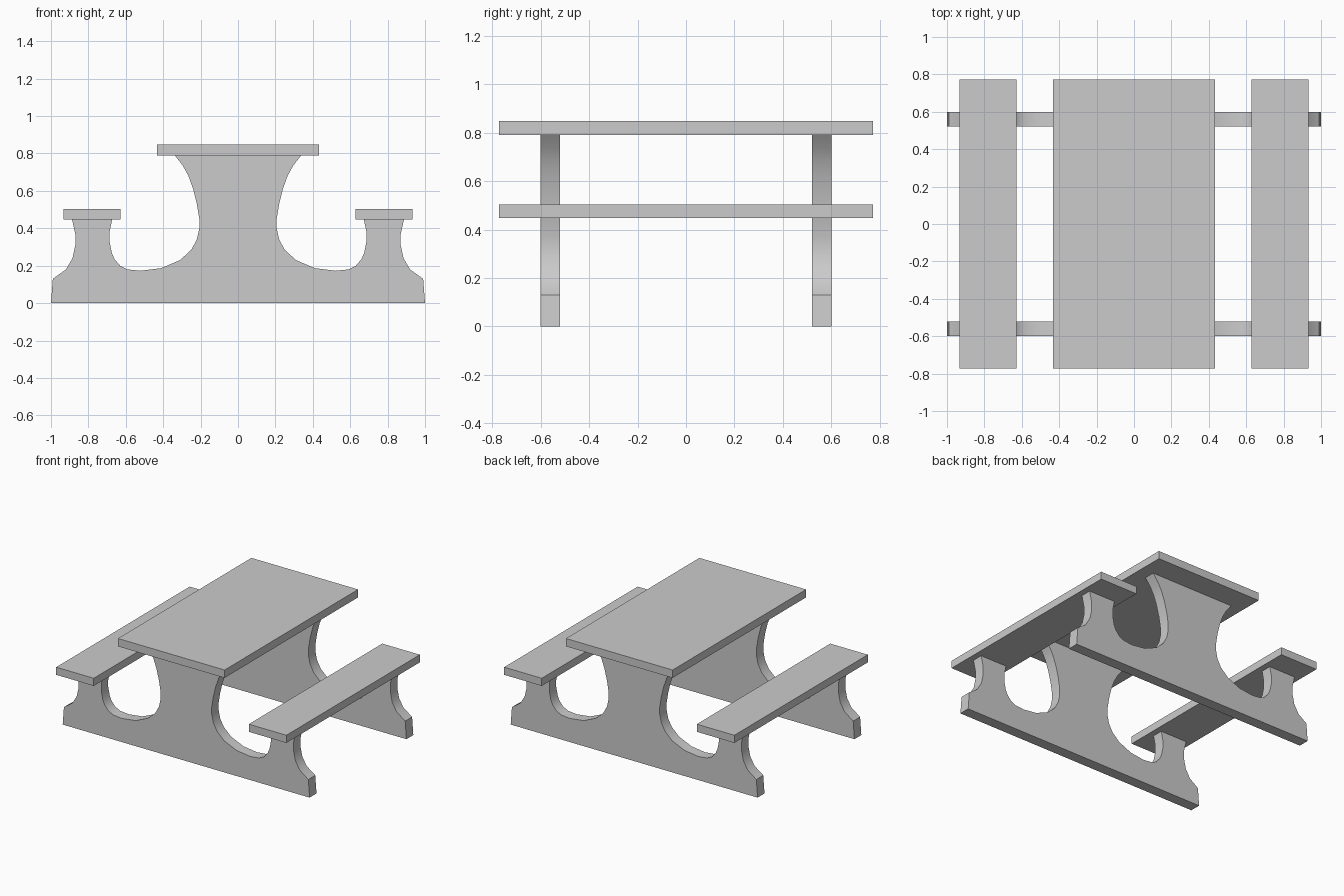
import bpy, bmesh

if "Cube" in bpy.data.objects:
    bpy.data.objects.remove(bpy.data.objects["Cube"])


def board(name, x, z0, z1, width, length):
    bpy.ops.mesh.primitive_cube_add(size=1, location=(x, 0, (z0 + z1) / 2))
    ob = bpy.context.object
    ob.name = name
    ob.scale = (width, length, z1 - z0)
    bpy.ops.object.transform_apply(location=False, rotation=False, scale=True)
    return ob


# Right half of the trestle outline, from the foot up to the table top
half = [
    (1.0, 0), (0.99, 0.13), (0.92, 0.18), (0.885, 0.24), (0.87, 0.31),
    (0.87, 0.37), (0.888, 0.45), (0.672, 0.45), (0.687, 0.38), (0.687, 0.33),
    (0.675, 0.27), (0.66, 0.235), (0.63, 0.20), (0.59, 0.18), (0.52, 0.173),
    (0.41, 0.187), (0.31, 0.23), (0.25, 0.285), (0.22, 0.34), (0.207, 0.40),
    (0.207, 0.45), (0.22, 0.53), (0.24, 0.61), (0.265, 0.68), (0.295, 0.735),
    (0.338, 0.79),
]
outline = half + [(-x, z) for x, z in reversed(half)]


def trestle(name, y, thick):
    bm = bmesh.new()
    face = bm.faces.new([bm.verts.new((x, -thick / 2, z)) for x, z in outline])
    ext = bmesh.ops.extrude_face_region(bm, geom=[face], use_keep_orig=True)
    moved = [v for v in ext["geom"] if isinstance(v, bmesh.types.BMVert)]
    bmesh.ops.translate(bm, vec=(0, thick, 0), verts=moved)
    bmesh.ops.recalc_face_normals(bm, faces=bm.faces)
    me = bpy.data.meshes.new(name)
    bm.to_mesh(me)
    bm.free()
    ob = bpy.data.objects.new(name, me)
    ob.location.y = y
    bpy.context.collection.objects.link(ob)
    # Soft curved rims, crisp corners
    bpy.ops.object.select_all(action='DESELECT')
    ob.select_set(True)
    bpy.context.view_layer.objects.active = ob
    bpy.ops.object.shade_smooth_by_angle(angle=0.56)


# Table top and benches
board("table_top", 0, 0.79, 0.848, 0.864, 1.544)
for side, label in ((-1, "left"), (1, "right")):
    board(label + "_bench", side * 0.78, 0.448, 0.504, 0.304, 1.544)

# Front and back supports
for side, label in ((-1, "front"), (1, "back")):
    trestle(label + "_trestle", side * 0.56, 0.08)
